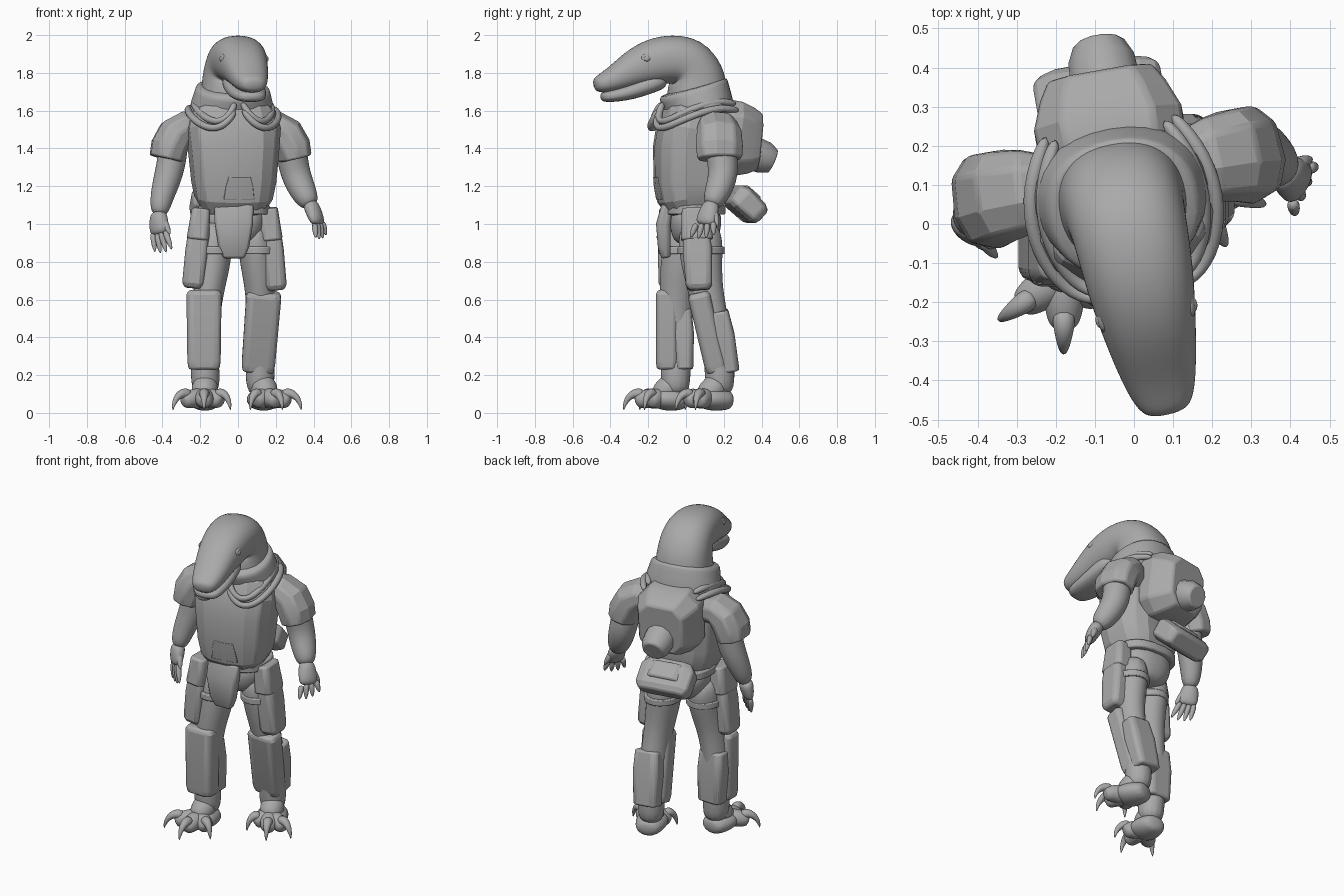
import bpy, bmesh, math
from mathutils import Vector, Matrix

cube = bpy.data.objects.get("Cube")
if cube:
    bpy.data.objects.remove(cube, do_unlink=True)

grey = bpy.data.materials.new("plain_grey")
grey.use_nodes = True
COLOUR = (0.4, 0.4, 0.4, 1)
grey.diffuse_color = COLOUR
for node in grey.node_tree.nodes:
    if node.type == 'BSDF_PRINCIPLED':
        node.inputs["Base Color"].default_value = COLOUR

X, Y = Vector((1, 0, 0)), Vector((0, 1, 0))
# The upper body and head are twisted a little towards the left
TWIST = Matrix.Translation((-.03, .06, 0)) @ Matrix.Rotation(math.radians(10), 4, 'Z')
STILL = Matrix.Identity(4)


def finish(name, bm, pose, subdiv, bevel, angle):
    bmesh.ops.recalc_face_normals(bm, faces=bm.faces[:])
    bm.transform(pose)
    mesh = bpy.data.meshes.new(name)
    bm.to_mesh(mesh)
    bm.free()
    mesh.materials.append(grey)
    obj = bpy.data.objects.new(name, mesh)
    bpy.context.scene.collection.objects.link(obj)
    mesh.shade_smooth()
    if not subdiv:
        mesh.set_sharp_from_angle(angle=math.radians(angle))
    if bevel:
        mod = obj.modifiers.new("soft_edges", 'BEVEL')
        mod.width, mod.segments = bevel, 2
        mod.limit_method = 'ANGLE'
    if subdiv:
        mod = obj.modifiers.new("smooth", 'SUBSURF')
        mod.levels = mod.render_levels = subdiv


def loft(name, path, sides=12, square=2, ref=X, pose=STILL, subdiv=2, bevel=0, angle=20):
    """Skin superellipse rings along a path of (x, y, z, side radius, depth radius)."""
    bm = bmesh.new()
    mids = [Vector(p[:3]) for p in path]
    rings = []
    for i, p in enumerate(path):
        along = (mids[min(i + 1, len(path) - 1)] - mids[max(i - 1, 0)]).normalized()
        side = (ref - along * ref.dot(along)).normalized()
        depth = along.cross(side)
        ring = []
        for k in range(sides):
            a = math.tau * (k + .5) / sides
            c, s = math.cos(a), math.sin(a)
            c = math.copysign(abs(c) ** (2 / square), c)
            s = math.copysign(abs(s) ** (2 / square), s)
            ring.append(bm.verts.new(mids[i] + side * c * p[3] + depth * s * p[4]))
        rings.append(ring)
    for a, b in zip(rings, rings[1:]):
        for k in range(sides):
            j = (k + 1) % sides
            bm.faces.new((a[k], a[j], b[j], b[k]))
    bm.faces.new(rings[0])
    bm.faces.new(rings[-1])
    finish(name, bm, pose, subdiv, bevel, angle)


def tube(name, path, **options):
    loft(name, [tuple(p) + (p[3],) for p in path], **options)


def armour(name, path, bevel=.012, sides=8, square=5, **options):
    loft(name, path, sides=sides, square=square, subdiv=0, bevel=bevel, **options)


def ball(name, centre, size):
    bm = bmesh.new()
    bmesh.ops.create_uvsphere(bm, u_segments=16, v_segments=10, radius=1)
    bm.transform(Matrix.Translation(centre) @ Matrix.Diagonal((*size, 1)))
    finish(name, bm, TWIST, 0, 0, 80)


def mirrored(path, s):
    return [(p[0] * s, *p[1:]) for p in path]


# Head and neck
loft("head_and_neck", [
    (0, .0, 1.54, .185, .18), (0, .0, 1.69, .17, .16), (0, -.005, 1.79, .16, .158),
    (.005, -.055, 1.862, .152, .146), (.008, -.14, 1.876, .147, .132), (.01, -.24, 1.858, .138, .128),
    (.012, -.34, 1.824, .122, .104), (.015, -.44, 1.77, .102, .073), (.018, -.52, 1.741, .08, .052),
    (.02, -.56, 1.735, .05, .032)], sides=16, square=2.3, pose=TWIST)
loft("lower_jaw", [
    (.01, -.17, 1.772, .1, .05), (.01, -.26, 1.742, .114, .054),
    (.012, -.36, 1.702, .108, .046), (.015, -.45, 1.68, .092, .036),
    (.018, -.525, 1.67, .066, .027)], square=2.6, pose=TWIST)

# Collar around the neck, higher at the back
loft("collar", [(0, .04, 1.5, .24, .18), (0, .01, 1.62, .23, .185), (0, -.01, 1.68, .21, .188),
                (0, -.024, 1.72, .2, .193), (0, -.026, 1.728, .18, .17)],
     sides=16, square=2.2, pose=TWIST, subdiv=1)

# Torso armour and waist
loft("chest_armour", [
    (0, -.02, 1.07, .165, .14), (0, -.035, 1.14, .205, .175), (0, -.045, 1.22, .222, .182),
    (0, -.04, 1.4, .24, .19), (0, -.03, 1.5, .25, .182), (0, -.01, 1.59, .225, .165),
    (0, .0, 1.64, .17, .14)], sides=14, square=2.7, pose=TWIST, subdiv=0, bevel=.01)
armour("belly_plate", [(0, -.202, 1.13, .085, .008), (0, -.216, 1.2, .075, .008),
                       (0, -.222, 1.25, .06, .008)], bevel=.003, pose=TWIST)
loft("pelvis", [(-.02, .05, .88, .09, .1), (-.02, .05, .95, .17, .14), (-.02, .05, 1.12, .185, .155)],
     square=2.4)
loft("belt", [(-.02, .05, 1.05, .19, .16), (-.02, .05, 1.1, .19, .16)],
     sides=20, square=2.5, subdiv=0, bevel=.008, angle=35)
armour("loin_guard", [(-.022, -.1, 1.1, .108, .03), (-.022, -.12, 1.0, .104, .04),
                      (-.022, -.115, .88, .084, .035), (-.022, -.105, .82, .058, .025)], angle=35)

# Backpack with its rear nozzle
armour("backpack", [
    (0, .08, 1.46, .17, .2), (0, .13, 1.46, .195, .21), (0, .2, 1.45, .2, .207),
    (0, .275, 1.44, .17, .182), (0, .325, 1.435, .14, .155)], square=3.6, pose=TWIST)
tube("pack_nozzle", [(.01, .26, 1.39, .095), (.01, .36, 1.35, .088), (.01, .405, 1.33, .066)],
     pose=TWIST, subdiv=0, bevel=.008, angle=40)

# Hip bag at the back
armour("hip_bag", [(-.01, .185, 1.165, .135, .055), (-.01, .22, 1.14, .17, .07),
                   (-.01, .305, 1.06, .17, .065), (-.01, .33, 1.035, .145, .05)], pose=TWIST)
armour("hip_bag_flap", [(-.01, .22, 1.17, .1, .055), (-.01, .3, 1.1, .105, .055)], pose=TWIST)

# Mirrored upper body parts
SLEEVE = [(.17, .06, 1.5, .09, .08), (.24, .065, 1.51, .112, .09), (.295, .065, 1.475, .122, .098),
          (.33, .06, 1.41, .128, .098), (.345, .06, 1.345, .122, .09)]
HOSE = [(.16, .2, 1.6), (.23, .08, 1.62), (.245, -.06, 1.58), (.2, -.18, 1.52),
        (.13, -.235, 1.5), (.06, -.235, 1.54), (.02, -.2, 1.61)]
for s, word in ((1, "left"), (-1, "right")):
    armour(word + "_shoulder_armour", mirrored(SLEEVE, s), sides=9, square=2.4, ref=Y, pose=TWIST)
    for n, (shrink, lift) in enumerate(((1, 0), (.86, .035))):
        strand = [(x * shrink * s, y * (shrink + .08 * n), z + lift, .021) for x, y, z in HOSE]
        tube(f"{word}_hose_{n}", strand, sides=8, ref=Vector((.1, .2, 1)), pose=TWIST)
    ball(word + "_brow", (.011 + s * .113, -.29, 1.876), (.014, .034, .026))
    ball(word + "_eye", (.011 + s * .119, -.293, 1.874), (.013, .02, .015))
    ball(word + "_nostril", (.018 + s * .056, -.51, 1.775), (.012, .014, .008))

# Arms with four clawed fingers and a thumb
ARMS = {
    "left": [(.27, .17, 1.5, .085), (.285, .19, 1.36, .086), (.305, .2, 1.26, .082),
             (.345, .17, 1.17, .075), (.39, .13, 1.09, .05)],
    "right": [(-.34, .08, 1.5, .085), (-.345, .07, 1.36, .08), (-.37, .06, 1.25, .078),
              (-.405, .03, 1.14, .065), (-.42, .0, 1.04, .046)]}
HANDS = {"left": ((.425, .1, 1.01), (.44, .085, .915), Vector((.016, .036, .004))),
         "right": ((-.42, -.02, .965), (-.395, -.055, .84), Vector((.026, -.018, .004)))}
for word, path in ARMS.items():
    tube(word + "_arm", path, ref=Y)
    palm, tips, spread = HANDS[word]
    wrist, palm, tips = Vector(path[-1][:3]), Vector(palm), Vector(tips)
    across = spread.normalized()
    loft(word + "_palm", [(*wrist.lerp(palm, -.4), .048, .045), (*wrist.lerp(palm, .5), .058, .04),
                          (*palm.lerp(tips, .2), .062, .028)], ref=across)
    for k in range(4):
        off = spread * (k - 1.5)
        tip = tips + off * 1.15 + Vector((0, 0, .012 * abs(k - 1.5)))
        root = palm + off * .8
        tube(f"{word}_finger_{k}", [(*root, .02), (*root.lerp(tip, .55), .017),
                                    (*root.lerp(tip, .8), .012), (*tip, .003)],
             sides=8, ref=across, subdiv=1)
    base, end = wrist.lerp(palm, .3) + across * .03, palm + across * .075 - Vector((0, 0, .03))
    tube(word + "_thumb", [(*base, .024), (*base.lerp(end, .5), .02), (*base.lerp(end, .8), .013),
                           (*end, .003)], sides=8, ref=Vector((0, 0, 1)).cross(across), subdiv=1)

# Legs, each with straps and two shin guards
LEGS = {
    "left": [(.085, .07, 1.02, .1, .13), (.1, .08, .82, .1, .118), (.12, .1, .65, .082, .095),
             (.125, .15, .45, .08, .088), (.115, .18, .25, .076, .08), (.12, .18, .08, .085, .085)],
    "right": [(-.125, .01, 1.02, .1, .13), (-.125, -.02, .82, .1, .118), (-.155, -.05, .65, .082, .095),
              (-.18, -.05, .45, .08, .088), (-.175, -.055, .25, .076, .08), (-.17, -.055, .08, .085, .085)]}
GUARDS = {"left": ((.138, .065, .64), (.105, .165, .22), (.135, .175, .54), (.105, .235, .22)),
          "right": ((-.18, -.1, .65), (-.18, -.1, .23), (-.18, -.02, .55), (-.175, -.01, .23))}
HOLSTERS = {"left": ((.17, .055, .99), (.202, .07, .65)), "right": ((-.205, -.07, .99), (-.24, -.075, .66))}
for word, path in LEGS.items():
    loft(word + "_leg", path)
    x, y, z, w, d = path[1]
    loft(word + "_thigh_strap", [(x, y, z + .02, w + .008, d + .008), (x, y, z + .06, w + .008, d + .008)],
         sides=20, subdiv=0, bevel=.006, angle=35)
    front_top, front_low, back_top, back_low = map(Vector, GUARDS[word])
    armour(word + "_front_shin_guard", [(*front_top, .085, .052), (*front_top.lerp(front_low, .06), .096, .062),
           (*front_top.lerp(front_low, .9), .091, .062), (*front_low, .084, .055)])
    armour(word + "_back_shin_guard", [(*back_top, .08, .05), (*back_top.lerp(back_low, .4), .088, .06),
           (*back_low, .08, .05)])
    # Thigh holster with a pouch above it
    high, low = map(Vector, HOLSTERS[word])
    armour(word + "_holster", [(*high, .055, .07), (*high.lerp(low, .4), .062, .08),
           (*high.lerp(low, .92), .06, .072), (*low, .045, .055)])
    armour(word + "_hip_pouch", [(*high.lerp(low, -.28), .05, .075), (*high.lerp(low, .22), .062, .088)])

# Feet with three arched toes and hooked claws
FEET = {"left": ((.115, .22), (.15, .11), ((.335, .05), (.235, -.055), (.065, -.005))),
        "right": ((-.17, -.02), (-.178, -.13), ((-.345, -.245), (-.18, -.33), (-.04, -.22)))}
for word, (heel, pad, tips) in FEET.items():
    heel, pad = Vector((*heel, .068)), Vector((*pad, .075))
    loft(word + "_foot", [(*heel.lerp(pad, -.25), .06, .045), (*heel.lerp(pad, .2), .085, .06),
         (*heel.lerp(pad, .8), .1, .066), (*heel.lerp(pad, 1.4), .085, .05)])
    # Instep sloping from the ankle down to the toes
    tube(word + "_instep", [(*heel.lerp(pad, .35)[:2], .17, .07), (*heel.lerp(pad, .75)[:2], .115, .075),
                            (*heel.lerp(pad, 1.3)[:2], .08, .055)])
    for k, tip in enumerate(tips):
        tip = Vector((*tip, .02))

        def on(t, z, r):
            p = pad.lerp(tip, t)
            return (p.x, p.y, z, r)
        ref = Vector((pad.y - tip.y, tip.x - pad.x, 0)).normalized()
        tube(f"{word}_toe_{k}", [on(0, .075, .06), on(.3, .078, .056), on(.52, .07, .049),
                                 on(.7, .056, .034)], sides=10, ref=ref)
        tube(f"{word}_claw_{k}", [on(.45, .095, .034), on(.68, .108, .03), on(.87, .086, .02),
                                  on(.98, .045, .011), on(1, .013, .002)], sides=8, ref=ref)
